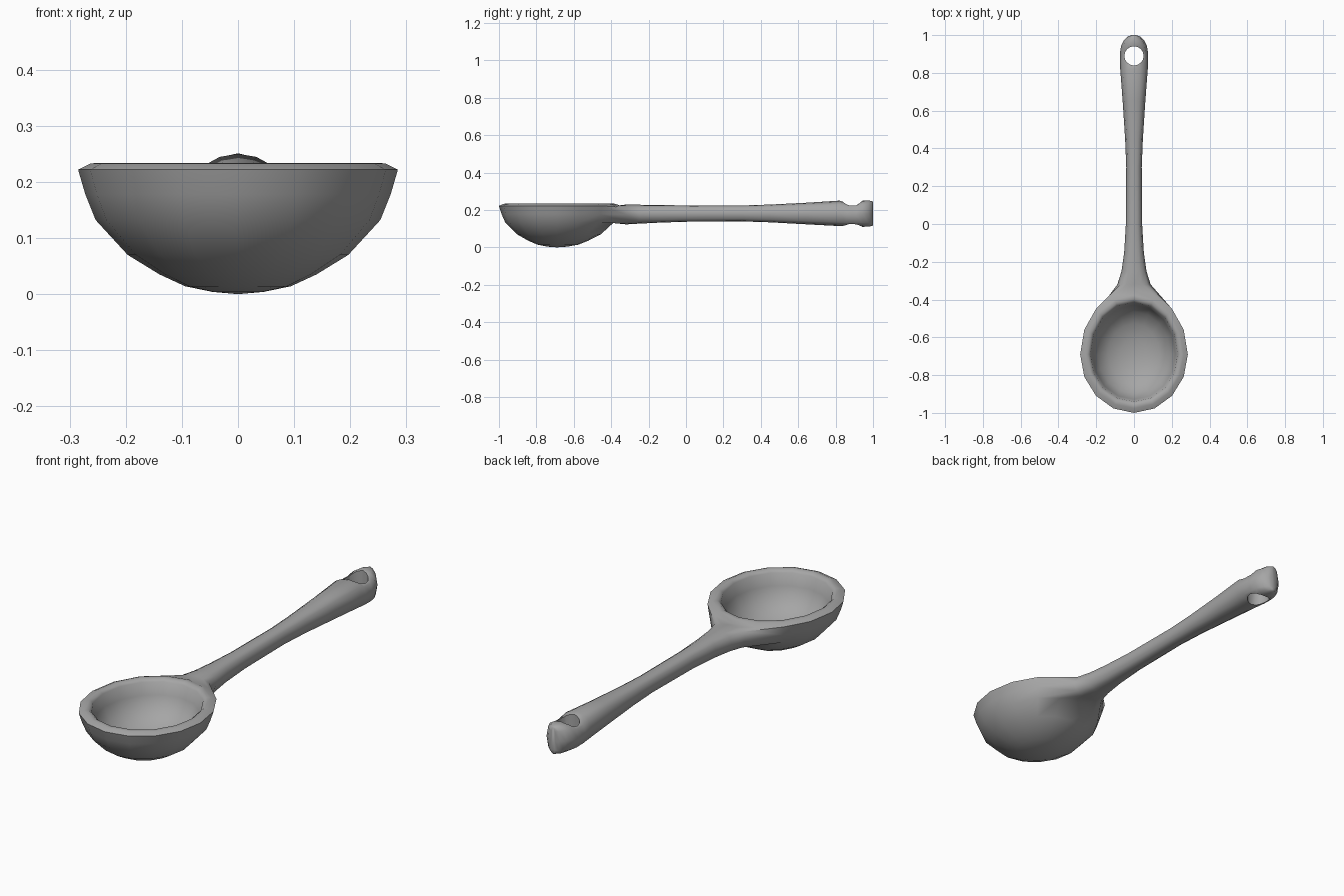
import bpy, bmesh
from math import sin, cos, pi, radians

cube = bpy.data.objects.get("Cube")
if cube:
    bpy.data.objects.remove(cube)

grey = bpy.data.materials.new("plain grey")
grey.use_nodes = True
COLOUR = (0.38, 0.38, 0.38, 1)
grey.diffuse_color = COLOUR
grey.node_tree.nodes["Principled BSDF"].inputs["Base Color"].default_value = COLOUR

SEG = 16
bm = bmesh.new()


def bowl_ring(scale, z):
    """Egg-shaped ring; index 0 points to the handle."""
    ring = []
    for i in range(SEG):
        a = 2 * pi * i / SEG
        length = 0.34 if cos(a) > 0 else 0.31
        ring.append(bm.verts.new((0.285 * scale * sin(a),
                                  -0.69 + length * scale * cos(a), z)))
    return ring


def bridge(a, b, skip=()):
    n = len(a)
    for i in range(n):
        if i not in skip:
            j = (i + 1) % n
            bm.faces.new((a[i], a[j], b[j], b[i]))


# Bowl: outer wall, leaving an opening at the back for the handle
outer = [bowl_ring(s, z) for s, z in (
    (1, 0.222), (0.955, 0.178), (0.89, 0.132), (0.69, 0.07),
    (0.49, 0.035), (0.33, 0.014), (0.16, 0.004))]
opening = (SEG - 2, SEG - 1, 0, 1)
for k in range(len(outer) - 1):
    bridge(outer[k], outer[k + 1], opening if k < 2 else ())
base = bm.verts.new((0, -0.69, 0))

# Bowl: rounded rim and hollow
inner = [outer[0]] + [bowl_ring(s, z) for s, z in (
    (0.92, 0.233), (0.86, 0.234), (0.81, 0.222), (0.77, 0.165),
    (0.67, 0.105), (0.48, 0.065), (0.25, 0.042))]
for a, b in zip(inner, inner[1:]):
    bridge(a, b)
floor = bm.verts.new((0, -0.69, 0.036))
for ring, tip in ((outer[-1], base), (inner[-1], floor)):
    for i in range(SEG):
        bm.faces.new((ring[i], ring[(i + 1) % SEG], tip))

# Handle: rounded sections drawn out of the opening
across = (-2, -1, 0, 1, 2)
loop = ([outer[0][i] for i in across] + [outer[1][2]]
        + [outer[2][i] for i in reversed(across)] + [outer[1][-2]])
top = [(-0.82, 0.85), (-0.45, 0.96), (0, 1), (0.45, 0.96), (0.82, 0.85)]
section = top + [(1, 0.5)] + [(-x, 1 - z) for x, z in top] + [(-1, 0.5)]
# y, half width, underside, top
stations = (
    (-0.32, 0.088, 0.123, 0.229), (-0.25, 0.066, 0.127, 0.228),
    (-0.15, 0.052, 0.132, 0.227), (0, 0.043, 0.137, 0.224),
    (0.3, 0.041, 0.139, 0.224), (0.45, 0.047, 0.134, 0.229),
    (0.65, 0.060, 0.123, 0.239), (0.82, 0.073, 0.114, 0.25),
    (0.86, 0.075, 0.113, 0.237), (0.91, 0.074, 0.111, 0.236),
    (0.945, 0.068, 0.11, 0.25), (0.975, 0.052, 0.111, 0.251),
    (0.994, 0.03, 0.114, 0.247), (1, 0.012, 0.118, 0.243))
for y, w, low, high in stations:
    ring = [bm.verts.new((x * w, y, low + z * (high - low))) for x, z in section]
    bridge(loop, ring)
    loop = ring
bm.faces.new(loop)

bmesh.ops.recalc_face_normals(bm, faces=bm.faces)
mesh = bpy.data.meshes.new("ladle")
bm.to_mesh(mesh)
bm.free()
mesh.materials.append(grey)
ladle = bpy.data.objects.new("ladle", mesh)
bpy.context.collection.objects.link(ladle)

# Hanging hole through the handle end
bpy.ops.mesh.primitive_cylinder_add(vertices=16, radius=0.051, depth=1,
                                    location=(0, 0.89, 0.2))
cutter = bpy.context.object
cutter.name = "hole_cutter"
cutter.hide_render = True
cutter.data.materials.append(grey)
cut = ladle.modifiers.new("hanging hole", "BOOLEAN")
cut.operation = "DIFFERENCE"
cut.solver = "EXACT"
cut.object = cutter
bpy.ops.object.select_all(action="DESELECT")
ladle.select_set(True)
bpy.context.view_layer.objects.active = ladle
bpy.ops.object.modifier_apply(modifier=cut.name)
bpy.data.objects.remove(cutter)
bpy.ops.object.shade_smooth_by_angle(angle=radians(50))
